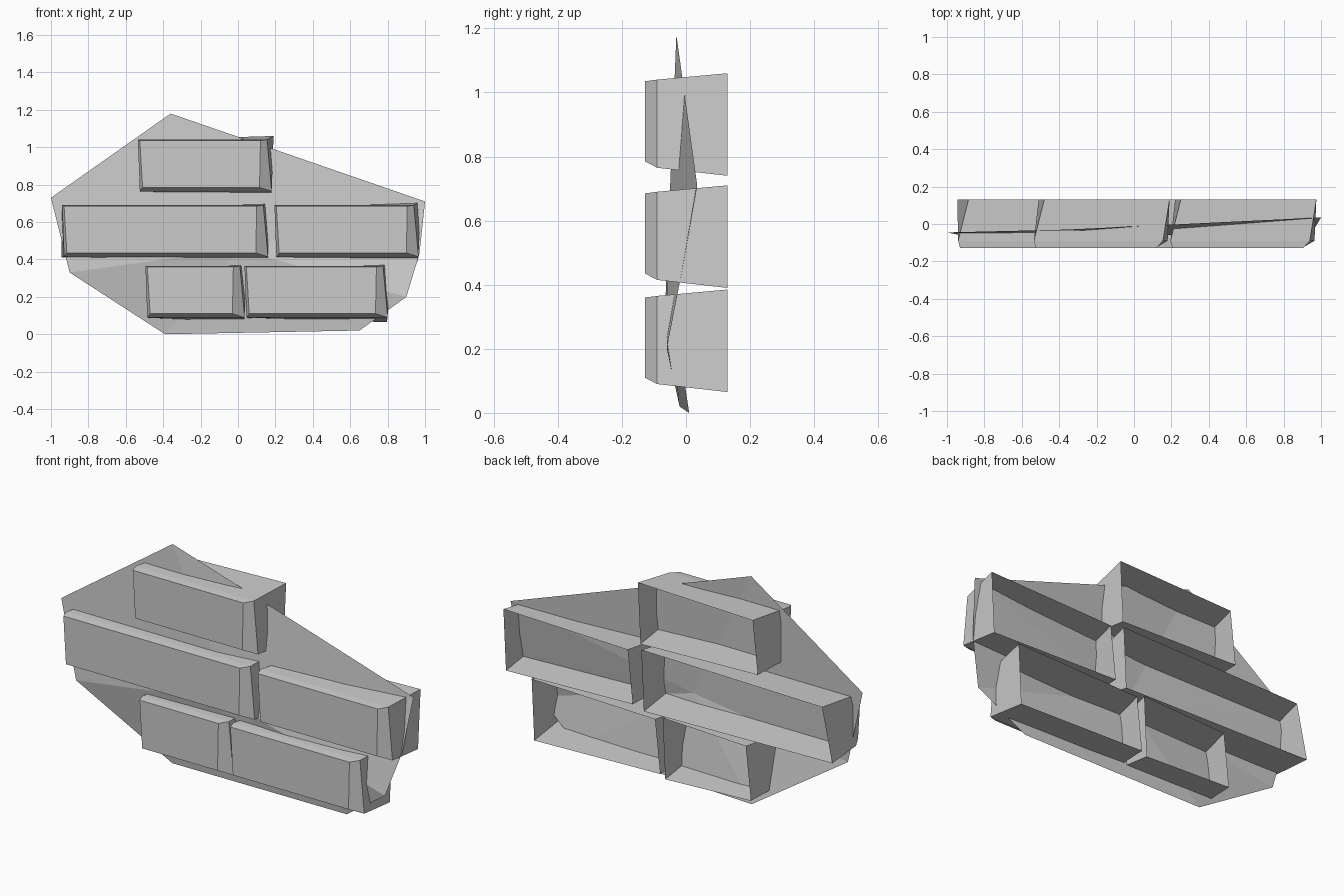
import bpy

cube = bpy.data.objects.get("Cube")
if cube:
    bpy.data.objects.remove(cube, do_unlink=True)

# One plain grey for everything
grey = bpy.data.materials.new("stone_grey")
grey.use_nodes = True
colour = (0.6, 0.6, 0.6, 1)
grey.diffuse_color = colour
grey.node_tree.nodes["Principled BSDF"].inputs["Base Color"].default_value = colour


def make(name, verts, faces):
    mesh = bpy.data.meshes.new(name)
    mesh.from_pydata(verts, [], faces)
    mesh.materials.append(grey)
    obj = bpy.data.objects.new(name, mesh)
    bpy.context.collection.objects.link(obj)
    return obj


# Thin mortar sheet: a fan of triangles around a middle point
outline = [(-0.36, -0.03, 1.18), (-1, -0.045, 0.73), (-0.9, -0.065, 0.33),
           (-0.39, 0.01, 0), (0.65, -0.02, 0.02), (0.9, -0.06, 0.2),
           (0.97, -0.015, 0.43), (1, 0.035, 0.71)]
n = len(outline)
make("mortar_sheet", outline + [(0, -0.06, 0.455)],
     [(i, (i + 1) % n, n) for i in range(n)])

# Brick sections: depth, then x and z shifts of the corners
# in the order bottom left, bottom right, top right, top left
SECTIONS = [
    (-0.128, [(0.015, 0), (-0.005, 0), (0, -0.005), (0, -0.005)]),
    (-0.09, [(0, -0.02), (0.06, -0.02), (0.035, 0), (-0.01, 0)]),
    (0.13, [(0.015, -0.025), (0.055, -0.045), (0.07, 0.02), (0.045, 0)]),
]


# Brick with a chamfered front and an open, skewed back
def brick(name, x0, x1, z0, z1, low_left=0.0):
    corners = [(x0, z0), (x1, z0), (x1, z1), (x0, z1)]
    verts = []
    for y, shifts in SECTIONS:
        for (x, z), (dx, dz) in zip(corners, shifts):
            verts.append((x + dx, y, z + dz))
    x, y, z = verts[8]
    verts[8] = (x + low_left, y, z)
    faces = [(0, 1, 2, 3)]
    for ring in (0, 4):
        for i in range(4):
            j = (i + 1) % 4
            faces.append((ring + i, ring + i + 4, ring + j + 4, ring + j))
    make(name, verts, faces)


brick("top_brick", -0.525, 0.12, 0.785, 1.04)
brick("middle_long_brick", -0.93, 0.1, 0.435, 0.69, -0.03)
brick("middle_left_brick", 0.205, 0.905, 0.435, 0.69)
brick("bottom_short_brick", -0.485, -0.025, 0.11, 0.365)
brick("bottom_left_brick", 0.045, 0.74, 0.11, 0.365)
